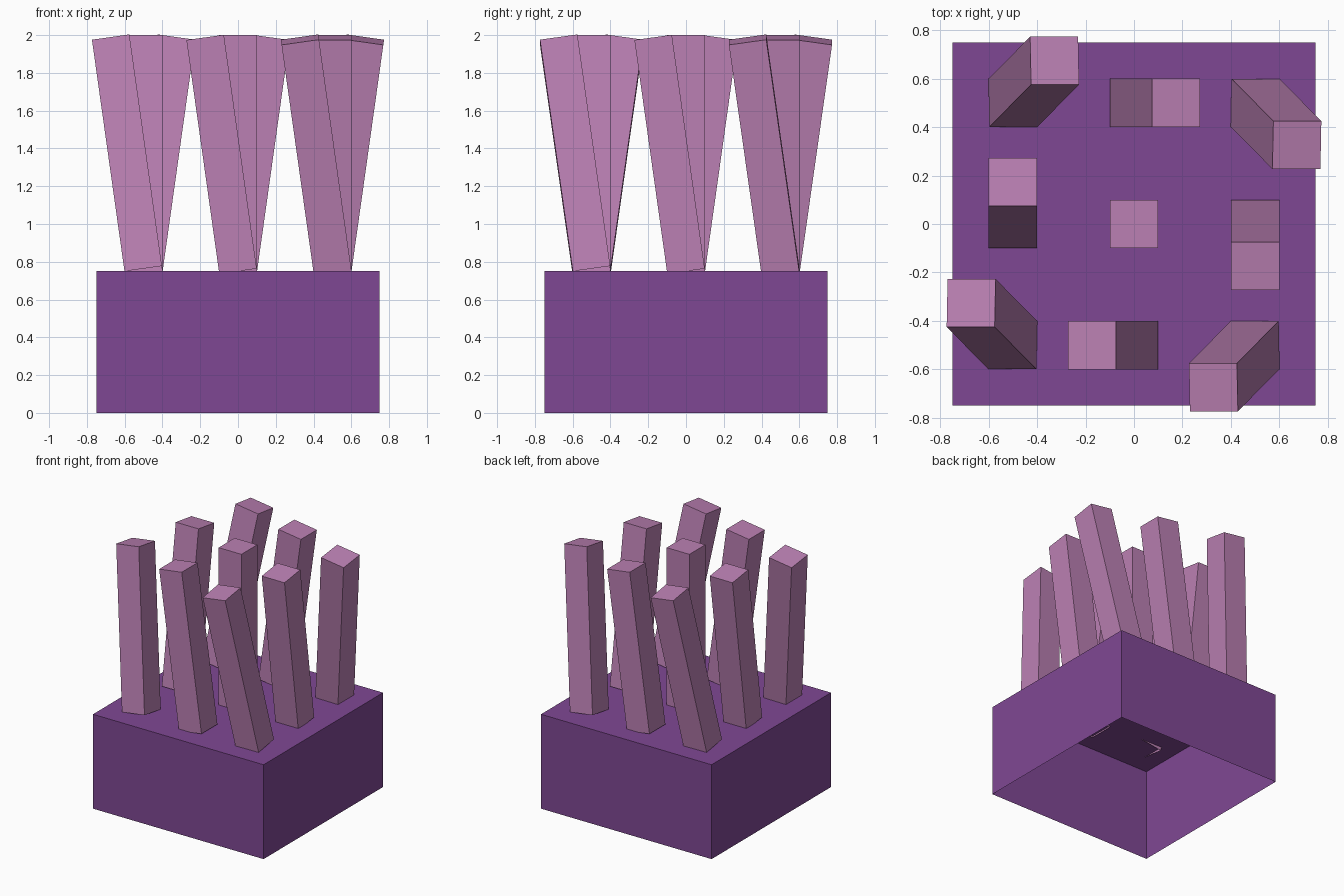
import bpy, bmesh, math
from mathutils import Matrix, Vector

if "Cube" in bpy.data.objects:
    bpy.data.objects.remove(bpy.data.objects["Cube"])


def material(name, rgb):
    m = bpy.data.materials.new(name)
    m.diffuse_color = (*rgb, 1.0)
    m.use_nodes = True
    m.node_tree.nodes["Principled BSDF"].inputs["Base Color"].default_value = m.diffuse_color
    return m


purple = material("deep_purple", (0.213, 0.064, 0.296))
mauve = material("mauve_pink", (0.497, 0.216, 0.451))


def open_box(name, width, height, mat, matrix):
    """Square box standing on its local origin, with no bottom face."""
    bm = bmesh.new()
    bmesh.ops.create_cube(bm, size=1.0)
    bmesh.ops.transform(bm, verts=bm.verts, matrix=Matrix.Translation((0, 0, height / 2))
                        @ Matrix.Diagonal((width, width, height, 1)))
    bm.normal_update()
    bottom = [f for f in bm.faces if f.normal.z < -0.5]
    bmesh.ops.delete(bm, geom=bottom, context='FACES')
    bmesh.ops.transform(bm, verts=bm.verts, matrix=matrix)
    mesh = bpy.data.meshes.new(name)
    bm.to_mesh(mesh)
    bm.free()
    mesh.materials.append(mat)
    obj = bpy.data.objects.new(name, mesh)
    bpy.context.collection.objects.link(obj)
    return obj


# Hollow block at the bottom
BASE_H = 0.75
open_box("base_block", 1.5, BASE_H, purple, Matrix.Identity(4))

# Three by three stalks, leaning in a swirl around the middle one
LEAN = math.radians(8)
for i in (-1, 0, 1):
    for j in (-1, 0, 1):
        lean = Matrix.Rotation(LEAN * j, 4, 'Y') @ Matrix.Rotation(LEAN * i, 4, 'X')
        place = Matrix.Translation(Vector((0.5 * i, 0.5 * j, BASE_H)))
        open_box("stalk", 0.2, 1.25, mauve, place @ lean)
